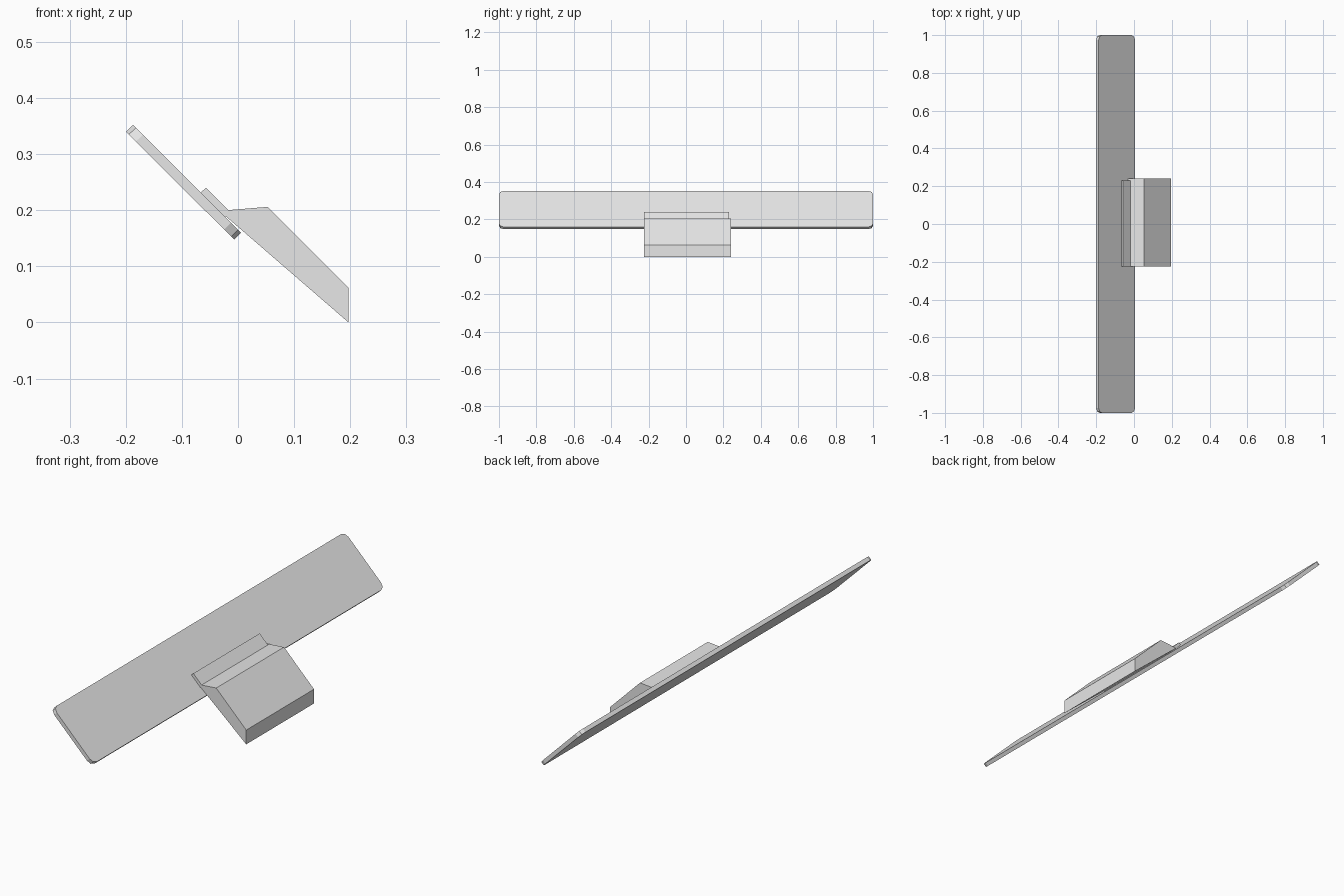
import bpy
import bmesh

cube = bpy.data.objects.get("Cube")
if cube:
    bpy.data.objects.remove(cube, do_unlink=True)

grey = bpy.data.materials.new("plain_grey")
grey.use_nodes = True
grey.diffuse_color = (0.8, 0.8, 0.8, 1)
grey.node_tree.nodes["Principled BSDF"].inputs["Base Color"].default_value = (0.8, 0.8, 0.8, 1)


def extrude_profile(name, profile, y0, y1, corner=0.0):
    """Extrude an x-z profile along y, optionally rounding its end corners."""
    bm = bmesh.new()
    face = bm.faces.new([bm.verts.new((x, y0, z)) for x, z in profile])
    moved = bmesh.ops.extrude_face_region(bm, geom=[face])["geom"]
    verts = [v for v in moved if isinstance(v, bmesh.types.BMVert)]
    bmesh.ops.translate(bm, verts=verts, vec=(0, y1 - y0, 0))
    bmesh.ops.recalc_face_normals(bm, faces=bm.faces)
    if corner:
        # The short edges run through the thickness of the board
        short = [e for e in bm.edges if e.calc_length() < 0.03]
        bmesh.ops.bevel(bm, geom=short, offset=corner, segments=2,
                        profile=0.5, affect='EDGES')
    mesh = bpy.data.meshes.new(name)
    bm.to_mesh(mesh)
    bm.free()
    mesh.materials.append(grey)
    obj = bpy.data.objects.new(name, mesh)
    bpy.context.collection.objects.link(obj)
    return obj


# Long tilted board with rounded corners
extrude_profile("long_board",
                [(-0.2, 0.34), (-0.187, 0.352), (0.005, 0.16), (-0.007, 0.148)],
                -1, 1, corner=0.025)

# Thin pad lying on the board
extrude_profile("mounting_pad",
                [(-0.067, 0.231), (-0.057, 0.24), (-0.013, 0.196), (-0.023, 0.187)],
                -0.225, 0.23)

# Wedge-shaped block projecting from the board
extrude_profile("wedge_block",
                [(-0.033, 0.199), (0.053, 0.206), (0.197, 0.062), (0.197, 0)],
                -0.225, 0.24)
